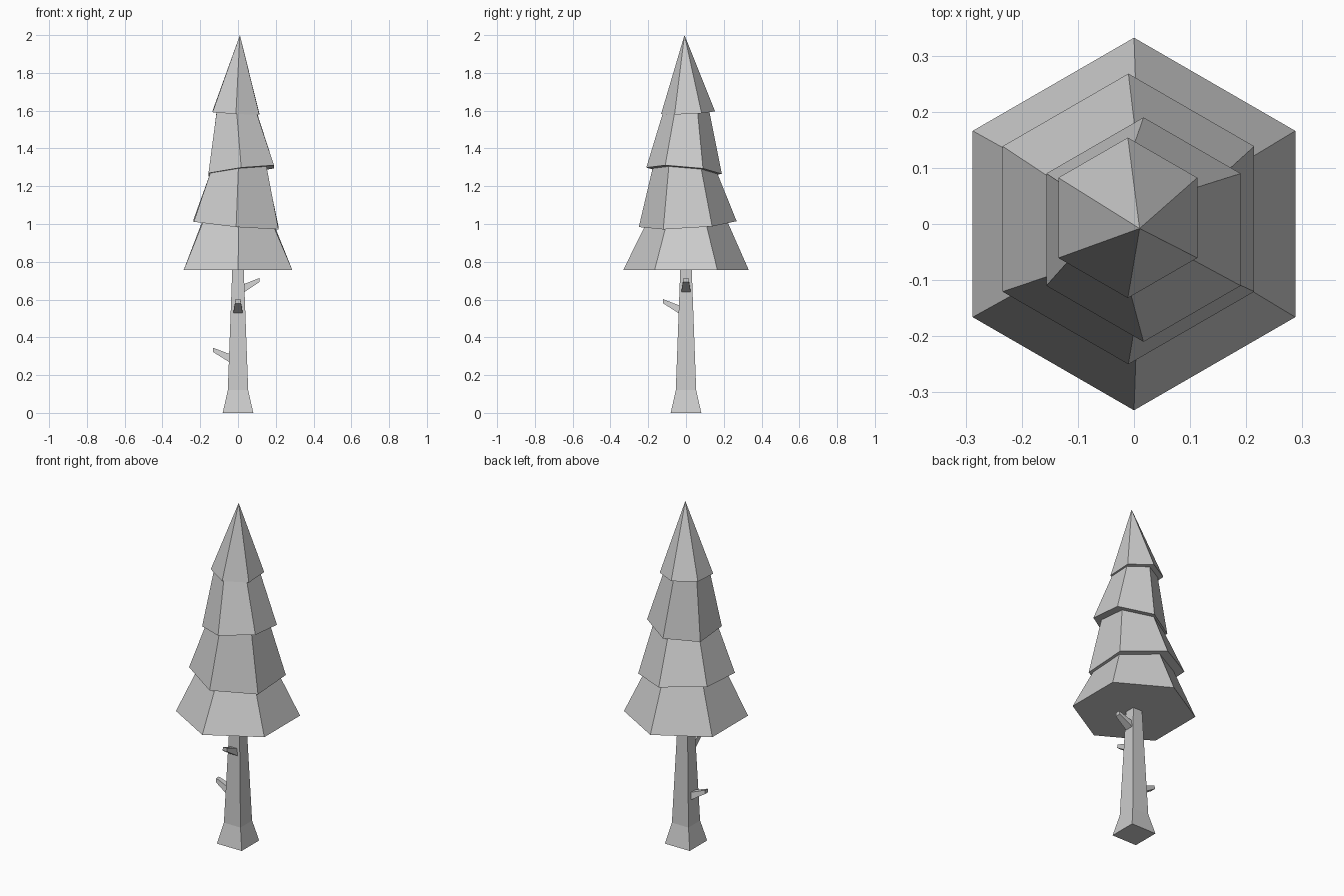
import bpy
from math import sin, cos, pi

if "Cube" in bpy.data.objects:
    bpy.data.objects.remove(bpy.data.objects["Cube"])


def make(name, verts, faces):
    mesh = bpy.data.meshes.new(name)
    mesh.from_pydata(verts, [], faces)
    mesh.update()
    obj = bpy.data.objects.new(name, mesh)
    bpy.context.collection.objects.link(obj)
    return obj


def loft(name, rings, apex=None):
    """Skin matching rings bottom to top; close with a cap or an apex."""
    n = len(rings[0])
    verts = [v for r in rings for v in r]
    faces = [tuple(reversed(range(n)))]
    for k in range(len(rings) - 1):
        a, b = k * n, (k + 1) * n
        for i in range(n):
            j = (i + 1) % n
            faces.append((a + i, a + j, b + j, b + i))
    last = (len(rings) - 1) * n
    if apex:
        verts.append(apex)
        faces += [(last + i, last + (i + 1) % n, len(verts) - 1) for i in range(n)]
    else:
        faces.append(tuple(range(last, last + n)))
    return make(name, verts, faces)


def hex_ring(cx, cy, r, z, sx=0, sy=0, pz=None):
    """Hexagon with corners on +-y, lying in a plane of slope sx, sy."""
    pts = []
    for i in range(6):
        a = pi / 2 + i * pi / 3
        dx, dy = r * cos(a), r * sin(a)
        pts.append((cx + dx, cy + dy, z + sx * (cx + dx) + sy * (cy + dy)))
    return pts


def square(h, z):
    return [(-h, -h, z), (h, -h, z), (h, h, z), (-h, h, z)]


# Trunk: flared square post
loft("trunk", [square(0.081, 0), square(0.054, 0.12), square(0.03, 0.77)])

# Foliage: four tilted tiers, each ledge shares the plane of the tier above
foliage = [hex_ring(0, 0, 0.332, 0.757)]
tiers = [  # inner centre, inner radius, outer centre, outer radius, z, slopes
    (0.004, 0.000, 0.220, -0.010, 0.009, 0.259, 0.998, -0.09, 0.06),
    (0.002, -0.005, 0.172, 0.017, -0.010, 0.200, 1.279, 0.12, -0.085),
    (-0.006, 0.000, 0.124, -0.011, 0.011, 0.143, 1.588, -0.05, 0.05),
]
for ix, iy, ir, ox, oy, orad, z, sx, sy in tiers:
    foliage.append(hex_ring(ix, iy, ir, z, sx, sy))
    foliage.append(hex_ring(ox, oy, orad, z, sx, sy))
loft("foliage", foliage, apex=(0.01, -0.008, 2.0))


# Branch stubs: tapered blocks rising outward
def branch(name, angle, root, tip, z):
    rings = []
    for d, w, lo, hi in ((root, 0.026, z, z + 0.045), (tip, 0.016, z + 0.058, z + 0.08)):
        rings.append([(d, -w, lo), (d, w, lo), (d, w * 0.75, hi), (d, -w * 0.75, hi)])
    obj = loft(name, rings)
    obj.rotation_euler.z = angle


branch("left_branch", pi, 0.04, 0.133, 0.265)
branch("front_branch", -pi / 2, 0.03, 0.121, 0.522)
branch("right_branch", 0, 0.025, 0.113, 0.634)
